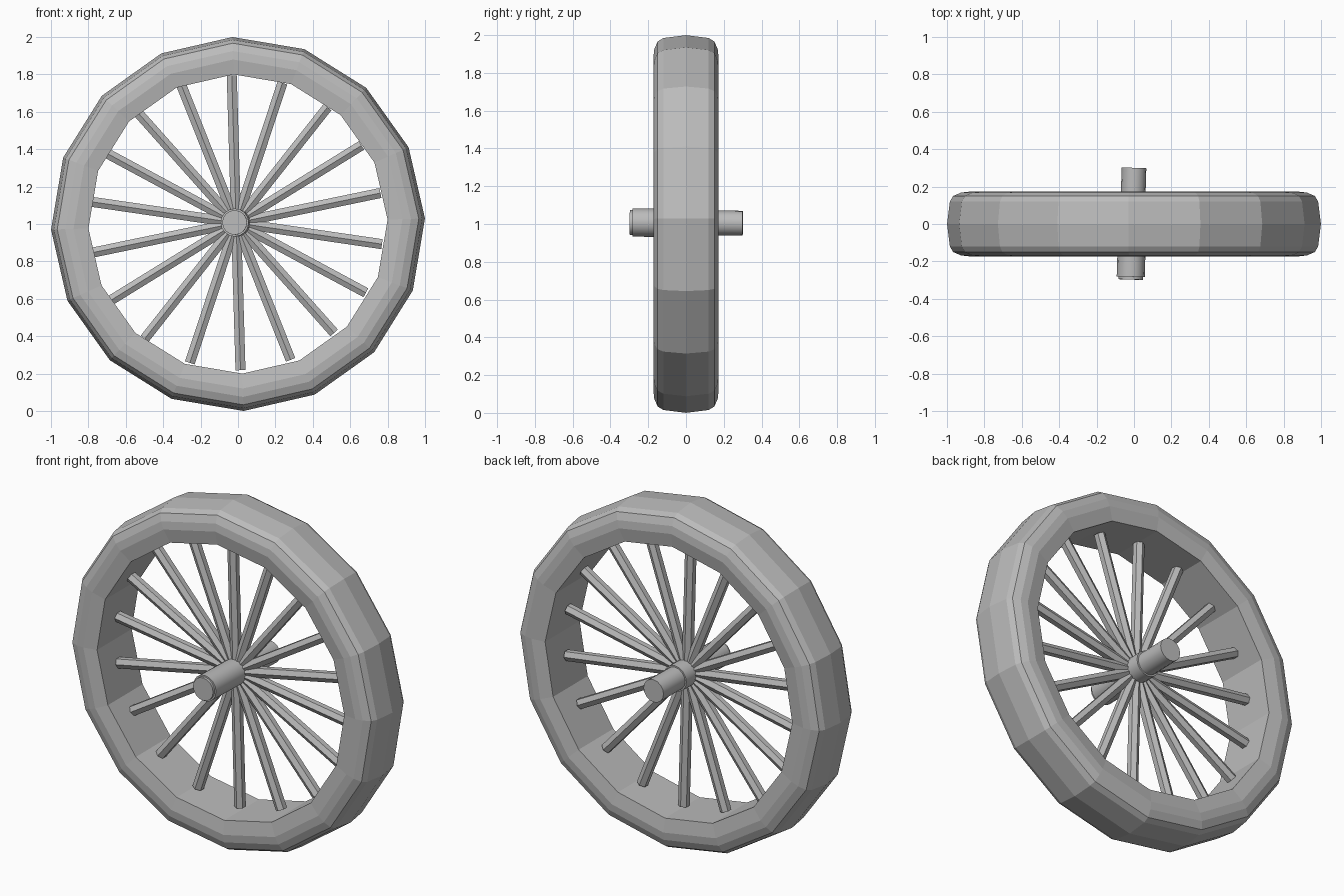
import bpy, bmesh, math
from mathutils import Vector

cube = bpy.data.objects.get("Cube")
if cube:
    bpy.data.objects.remove(cube, do_unlink=True)

grey = bpy.data.materials.new("plain grey")
grey.use_nodes = True
grey.diffuse_color = (0.5, 0.5, 0.5, 1)
grey.node_tree.nodes["Principled BSDF"].inputs["Base Color"].default_value = (0.5, 0.5, 0.5, 1)

HUB = Vector((-0.01, 0, 1.006))
START = math.radians(91.7)


def finish(bm, name):
    bmesh.ops.recalc_face_normals(bm, faces=bm.faces)
    mesh = bpy.data.meshes.new(name)
    bm.to_mesh(mesh)
    bm.free()
    obj = bpy.data.objects.new(name, mesh)
    bpy.context.collection.objects.link(obj)
    mesh.materials.append(grey)
    return obj


def rod(name, start, end, radius, sides, smooth=False):
    """Straight rod between two points, with one edge facing the front."""
    axis = (end - start).normalized()
    front = Vector((0, -1, 0)) if abs(axis.y) < 0.5 else Vector((0, 0, 1))
    u = (front - axis * front.dot(axis)).normalized()
    v = axis.cross(u)
    bm = bmesh.new()
    rings = []
    for centre in (start, end):
        rings.append([bm.verts.new(centre + radius * (u * math.cos(a) + v * math.sin(a)))
                      for a in (math.tau * i / sides for i in range(sides))])
    for i in range(sides):
        j = (i + 1) % sides
        bm.faces.new((rings[0][i], rings[0][j], rings[1][j], rings[1][i]))
    for ring in rings:
        bm.faces.new(ring)
    obj = finish(bm, name)
    if smooth:
        bpy.ops.object.select_all(action='DESELECT')
        obj.select_set(True)
        bpy.context.view_layer.objects.active = obj
        bpy.ops.object.shade_smooth_by_angle(angle=math.radians(40))
    return obj


# Rim: half profile (radius, y) mirrored, then swept round in 16 flat segments
half = [(0.985, 0.12), (0.967, 0.15), (0.925, 0.168), (0.88, 0.173), (0.80, 0.16)]
profile = [(1.0, 0)] + half + [(r, -y) for r, y in reversed(half)]
bm = bmesh.new()
sections = []
for i in range(16):
    a = START + math.tau * i / 16
    sections.append([bm.verts.new((r * math.cos(a), y, 1 + r * math.sin(a))) for r, y in profile])
for i, ring in enumerate(sections):
    after = sections[(i + 1) % 16]
    for k in range(len(profile)):
        m = (k + 1) % len(profile)
        bm.faces.new((ring[k], ring[m], after[m], after[k]))
finish(bm, "rim")

# Spokes
for i in range(18):
    a = START + math.tau * i / 18
    tip = HUB + 0.788 * Vector((math.cos(a), 0, math.sin(a)))
    rod(f"spoke_{i + 1}", HUB, tip, 0.031, 6)

# Hub sleeve and the thinner axle running through it, very slightly askew
front_end = Vector((-0.018, -0.297, 1.008))
back_end = Vector((0.0, 0.3, 1.004))
rod("axle", front_end, back_end, 0.066, 16, True)
rod("hub_sleeve", front_end.lerp(back_end, 0.025), front_end.lerp(back_end, 0.68), 0.075, 16, True)
